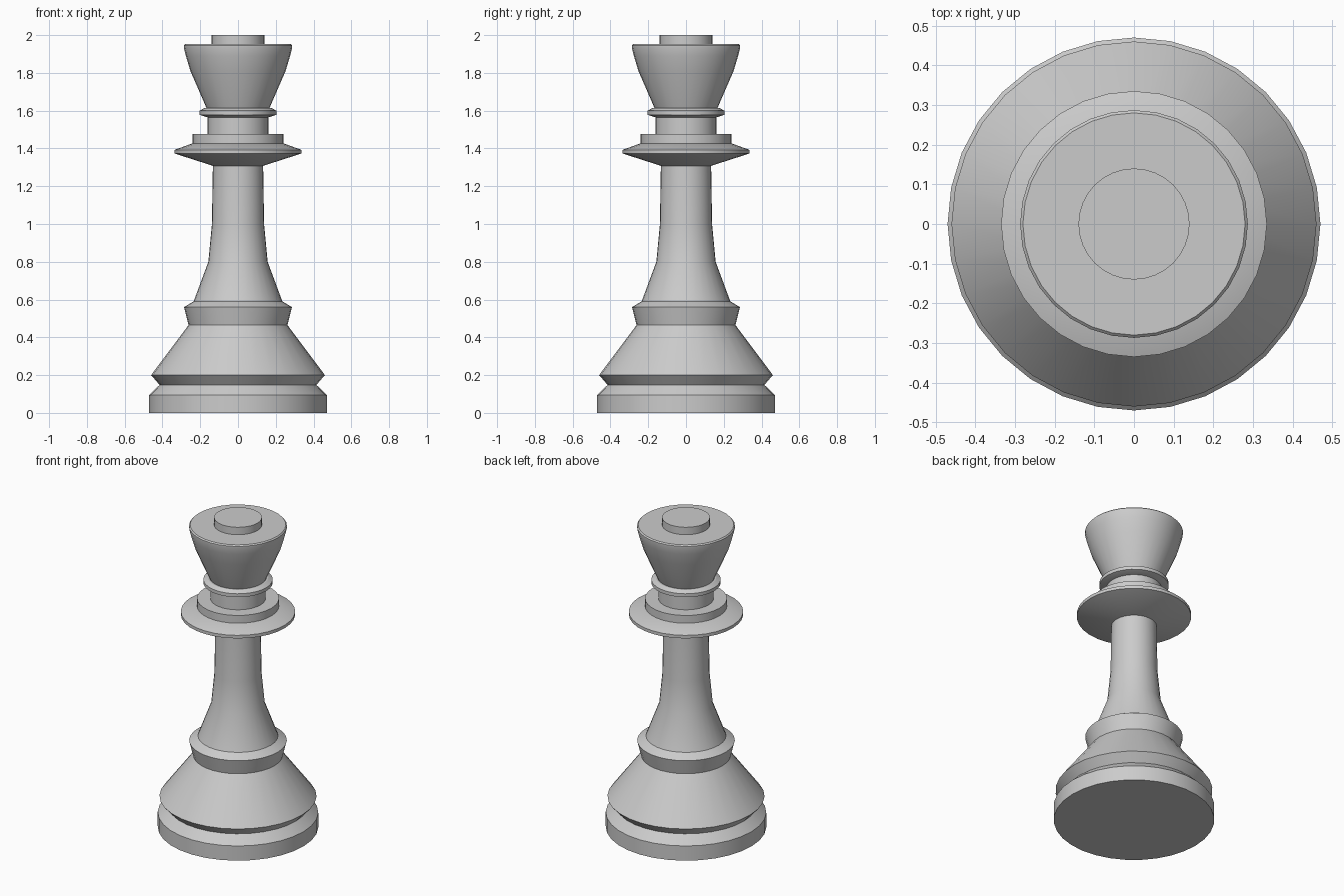
import bpy, bmesh, math

SIDES = 32

cube = bpy.data.objects.get("Cube")
if cube:
    bpy.data.objects.remove(cube, do_unlink=True)

grey = bpy.data.materials.new("light_grey")
grey.use_nodes = True
colour = (0.6, 0.6, 0.6, 1)
grey.diffuse_color = colour
grey.node_tree.nodes["Principled BSDF"].inputs["Base Color"].default_value = colour


def turned(name, profile):
    """Turn a (radius, height) profile around z into a closed part."""
    bm = bmesh.new()
    rings = []
    for r, z in profile:
        angles = [math.tau * i / SIDES for i in range(SIDES)]
        rings.append([bm.verts.new((r * math.cos(a), r * math.sin(a), z)) for a in angles])
    for low, high in zip(rings, rings[1:]):
        for i in range(SIDES):
            j = (i + 1) % SIDES
            bm.faces.new((low[i], low[j], high[j], high[i]))
    bm.faces.new(rings[0][::-1])
    bm.faces.new(rings[-1])
    mesh = bpy.data.meshes.new(name)
    bm.to_mesh(mesh)
    bm.free()
    mesh.materials.append(grey)
    obj = bpy.data.objects.new(name, mesh)
    bpy.context.collection.objects.link(obj)
    bpy.ops.object.select_all(action="DESELECT")
    obj.select_set(True)
    bpy.context.view_layer.objects.active = obj
    bpy.ops.object.shade_smooth_by_angle(angle=math.radians(25))
    return obj


# Foot with a grooved edge and a sloping skirt
turned("base", [(0.47, 0), (0.47, 0.095), (0.415, 0.148), (0.46, 0.2), (0.262, 0.465)])

# Flared band above the skirt
turned("base_band", [(0.262, 0.465), (0.286, 0.56), (0.235, 0.59)])

# Tapering shaft
turned("stem", [(0.235, 0.59), (0.157, 0.8), (0.138, 1.0), (0.133, 1.32)])

# Wide disc and the step on top of it
turned("collar_disc", [(0.133, 1.308), (0.335, 1.373), (0.335, 1.393), (0.24, 1.427)])
turned("collar_step", [(0.24, 1.427), (0.24, 1.477)])

# Short neck and its ring
turned("neck", [(0.162, 1.47), (0.162, 1.58)])
turned("neck_ring", [(0.162, 1.565), (0.203, 1.578), (0.203, 1.6), (0.178, 1.614)])

# Flared crown with a thin rim, and the button on top
turned("crown", [(0.165, 1.61), (0.252, 1.81), (0.276, 1.89), (0.287, 1.935),
                 (0.287, 1.945), (0.28, 1.952)])
turned("crown_button", [(0.14, 1.945), (0.14, 2.0)])
